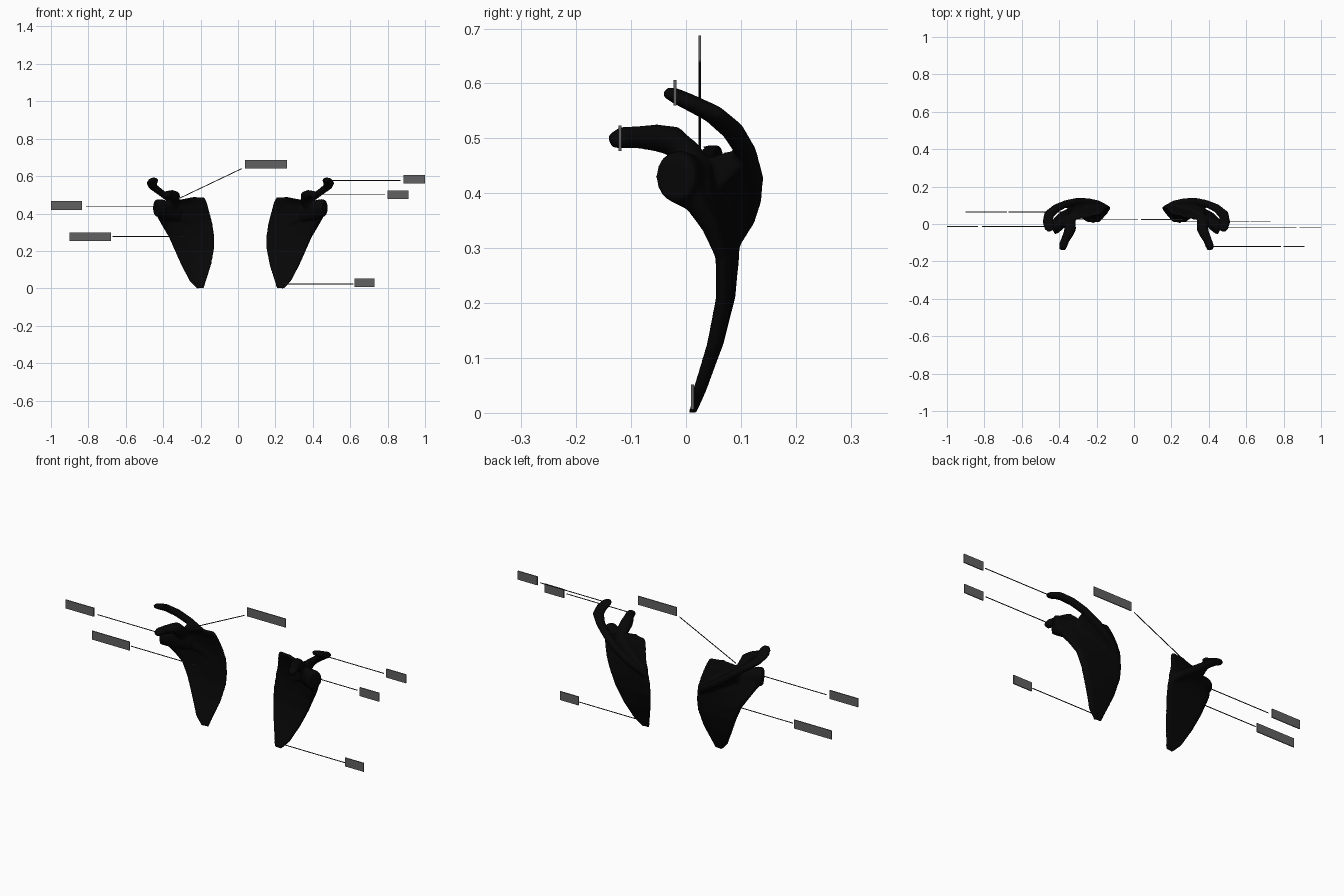
import bpy, bmesh, math
from mathutils import Vector, Matrix

CX = 0.0125  # symmetry plane of the pair


def material(name, v):
    m = bpy.data.materials.new(name)
    m.diffuse_color = (v, v, v, 1)
    return m


BONE = material("bone_black", 0.002)
LINE = material("leader_dark", 0.02)
PLATE = material("plate_grey", 0.12)


def loft(bm, rings):
    """Skin a list of equal-length point rings and cap both ends."""
    vs = [[bm.verts.new(p) for p in r] for r in rings]
    n = len(vs[0])
    for a, b in zip(vs, vs[1:]):
        for i in range(n):
            j = (i + 1) % n
            bm.faces.new((a[i], a[j], b[j], b[i]))
    bm.faces.new(vs[0])
    bm.faces.new(vs[-1])


def sweep(bm, path, n=14):
    """Elliptical tube; path rows are x, y, z, side radius, upward radius."""
    pts = [Vector(p[:3]) for p in path]
    rings = []
    for i, p in enumerate(path):
        t = (pts[min(i + 1, len(pts) - 1)] - pts[max(i - 1, 0)]).normalized()
        side = t.cross(Vector((0, 0, 1))).normalized()
        up = side.cross(t)
        rings.append([pts[i] + side * p[3] * math.cos(k * math.tau / n)
                      + up * p[4] * math.sin(k * math.tau / n) for k in range(n)])
    loft(bm, rings)


def finish(bm, name, mat):
    bmesh.ops.recalc_face_normals(bm, faces=bm.faces)
    me = bpy.data.meshes.new(name)
    bm.to_mesh(me)
    bm.free()
    me.materials.append(mat)
    ob = bpy.data.objects.new(name, me)
    bpy.context.collection.objects.link(ob)
    return ob


bm = bmesh.new()

# Blade: z, lateral x, medial x, lateral y, medial y, backward bulge
sections = [
    (0.000, -0.222, -0.182, 0.012, 0.013, 0.000),
    (0.040, -0.259, -0.170, 0.023, 0.026, 0.003),
    (0.125, -0.303, -0.143, 0.050, 0.057, 0.006),
    (0.210, -0.341, -0.127, 0.066, 0.080, 0.007),
    (0.280, -0.372, -0.126, 0.065, 0.088, 0.006),
    (0.345, -0.400, -0.136, 0.044, 0.092, 0.010),
    (0.400, -0.420, -0.150, 0.022, 0.084, 0.014),
    (0.450, -0.395, -0.163, 0.020, 0.068, 0.012),
    (0.470, -0.330, -0.170, 0.028, 0.060, 0.006),
    (0.488, -0.240, -0.182, 0.046, 0.056, 0.000),
]
N = 12
rings = []
for z, xl, xm, yl, ym, bulge in sections:
    front, back = [], []
    for i in range(N + 1):
        t = i / N
        half = (0.007 + 0.011 * (1 - t) ** 3 + 0.003 * t ** 4) * min(1, 0.55 + z * 8)
        half *= 0.45 if i in (0, N) else 1
        x, y = xl + (xm - xl) * t, yl + (ym - yl) * t + bulge * math.sin(math.pi * t)
        front.append((x, y - half, z))
        back.append((x, y + half, z))
    rings.append(front + back[::-1])
loft(bm, rings)

# Spine crest running out into the acromion
crest = [
    (-0.142, 0.092, 0.315, 0.008, 0.016),
    (-0.190, 0.112, 0.355, 0.014, 0.020),
    (-0.245, 0.121, 0.390, 0.017, 0.020),
    (-0.300, 0.123, 0.428, 0.018, 0.020),
    (-0.360, 0.110, 0.474, 0.019, 0.019),
    (-0.415, 0.085, 0.514, 0.023, 0.018),
    (-0.455, 0.050, 0.544, 0.028, 0.017),
    (-0.460, 0.012, 0.563, 0.030, 0.016),
    (-0.452, -0.020, 0.578, 0.028, 0.014),
    (-0.447, -0.038, 0.585, 0.016, 0.010),
]
sweep(bm, crest)

# Spine web joining the crest to the blade, flaring at its root
roots = [(-0.142, 0.078, 0.320), (-0.190, 0.083, 0.355), (-0.245, 0.070, 0.385),
         (-0.300, 0.052, 0.410), (-0.350, 0.036, 0.430)]
web = []
for c, r in zip(crest, roots):
    web.append([(c[0], c[1], c[2] - 0.016), (c[0], c[1], c[2] + 0.014),
                (r[0], r[1], r[2] + 0.038), (r[0], r[1], r[2] - 0.045)])
loft(bm, web)

# Neck and glenoid rim, flaring up out of the lateral border
sweep(bm, [
    (-0.310, 0.052, 0.400, 0.012, 0.040),
    (-0.365, 0.022, 0.413, 0.026, 0.050),
    (-0.400, -0.001, 0.424, 0.034, 0.050),
    (-0.425, -0.013, 0.430, 0.041, 0.049),
    (-0.440, -0.020, 0.430, 0.040, 0.045),
])
sweep(bm, [
    (-0.365, 0.064, 0.290, 0.013, 0.013),
    (-0.389, 0.045, 0.340, 0.018, 0.017),
    (-0.408, 0.018, 0.383, 0.024, 0.020),
    (-0.420, 0.000, 0.415, 0.026, 0.026),
])

# Coracoid process hooking forward
sweep(bm, [
    (-0.355, 0.025, 0.440, 0.034, 0.026),
    (-0.342, 0.002, 0.472, 0.033, 0.027),
    (-0.341, -0.025, 0.496, 0.032, 0.028),
    (-0.352, -0.055, 0.501, 0.027, 0.025),
    (-0.368, -0.085, 0.502, 0.023, 0.021),
    (-0.380, -0.118, 0.501, 0.023, 0.020),
    (-0.384, -0.138, 0.494, 0.016, 0.013),
])

# Fuse the parts, soften, and mirror into a pair
bmesh.ops.translate(bm, verts=bm.verts, vec=(-CX, 0, 0))
bone = finish(bm, "shoulder_blades", BONE)
bone.location.x = CX
rm = bone.modifiers.new("fuse", 'REMESH')
rm.mode = 'VOXEL'
rm.voxel_size = 0.005
rm.use_smooth_shade = True
sm = bone.modifiers.new("soften", 'SMOOTH')
sm.factor = 0.5
sm.iterations = 10
bone.modifiers.new("pair", 'MIRROR').use_clip = False


# Leader lines and blank label plates
def leader(name, y, start, end, plate_x, plate_z):
    a, b = Vector((start[0], y, start[1])), Vector((end[0], y, end[1]))
    bm = bmesh.new()
    rot = Vector((0, 0, 1)).rotation_difference(b - a).to_matrix().to_4x4()
    bmesh.ops.create_cone(bm, cap_ends=True, segments=8, radius1=0.0022, radius2=0.0022,
                          depth=(b - a).length, matrix=Matrix.Translation((a + b) / 2) @ rot)
    finish(bm, name + "_leader", LINE)
    bm = bmesh.new()
    size = Matrix.Diagonal((plate_x[1] - plate_x[0], 0.005, 0.046, 1))
    bmesh.ops.create_cube(bm, size=1, matrix=Matrix.Translation(
        (sum(plate_x) / 2, y, plate_z)) @ size)
    finish(bm, name + "_label_plate", PLATE)


leader("notch", 0.025, (0.02, 0.64), (-0.31, 0.483), (0.037, 0.262), 0.664)
leader("glenoid", -0.014, (-0.813, 0.436), (-0.43, 0.436), (-1.0, -0.835), 0.443)
leader("front_hollow", 0.064, (-0.672, 0.277), (-0.286, 0.277), (-0.90, -0.68), 0.275)
leader("acromion", -0.02, (0.47, 0.577), (0.87, 0.577), (0.885, 1.0), 0.583)
leader("coracoid", -0.12, (0.41, 0.503), (0.785, 0.503), (0.80, 0.912), 0.500)
leader("lower_tip", 0.012, (0.24, 0.024), (0.617, 0.024), (0.622, 0.73), 0.029)
